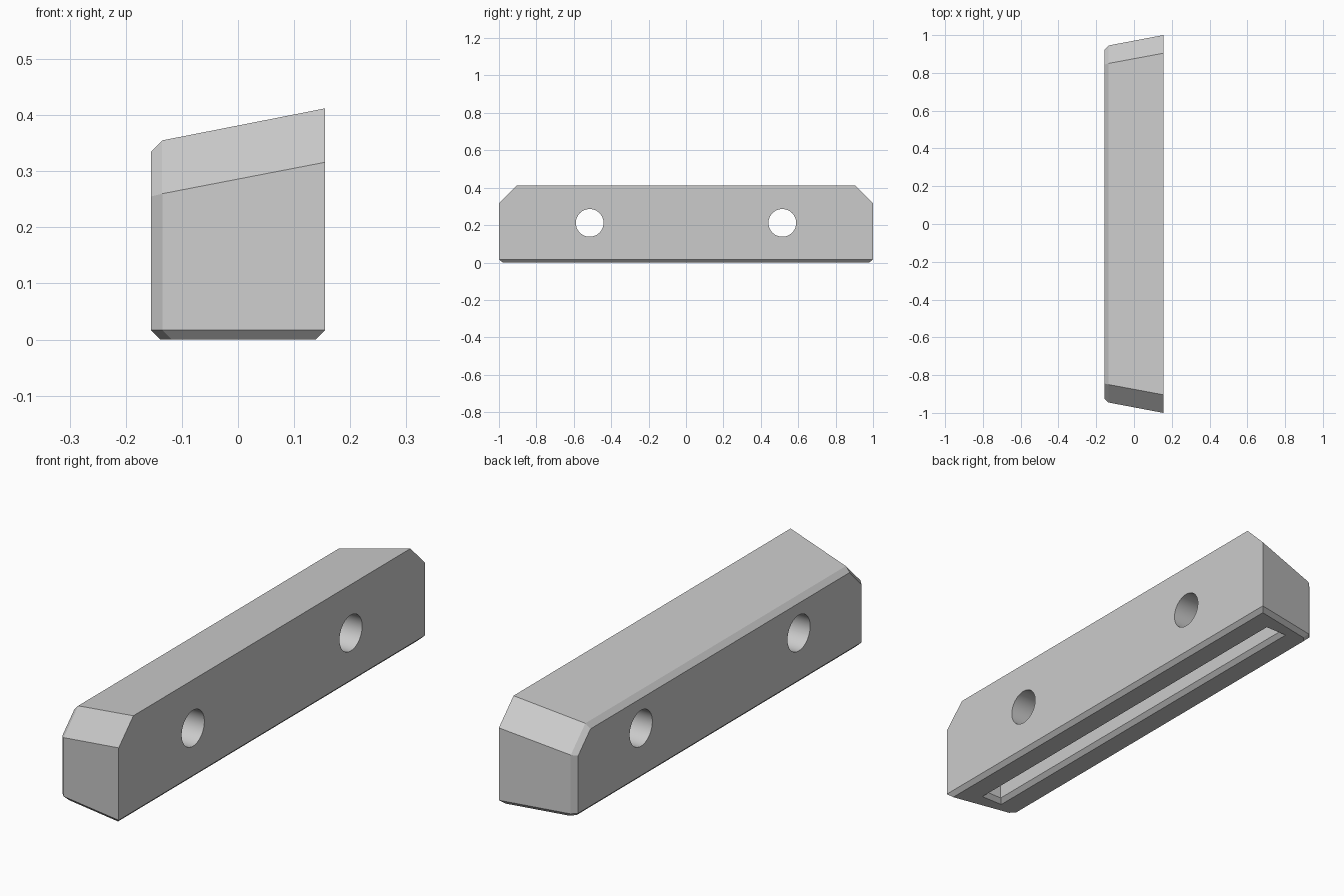
import bpy
import bmesh
import math

cube = bpy.data.objects.get("Cube")
if cube:
    bpy.data.objects.remove(cube, do_unlink=True)

grey = bpy.data.materials.new("plain grey")
grey.use_nodes = True
colour = (0.6, 0.6, 0.6, 1)
grey.diffuse_color = colour
grey.node_tree.nodes["Principled BSDF"].inputs["Base Color"].default_value = colour


def finish(name, bm):
    bmesh.ops.recalc_face_normals(bm, faces=bm.faces[:])
    mesh = bpy.data.meshes.new(name)
    bm.to_mesh(mesh)
    bm.free()
    mesh.materials.append(grey)
    obj = bpy.data.objects.new(name, mesh)
    bpy.context.collection.objects.link(obj)
    return obj


def make_body():
    # Half outline of the wedge-shaped bar, mirrored end to end
    half = [
        (0.155, 0.904, 0.412), (0.155, 1.0, 0.316), (0.155, 1.0, 0.017),
        (-0.135, 0.85, 0.355), (-0.135, 0.945, 0.26), (-0.135, 0.945, 0.017),
        (-0.155, 0.845, 0.335), (-0.155, 0.925, 0.255), (-0.155, 0.925, 0.017),
        (0.138, 0.98, 0), (-0.118, 0.931, 0), (-0.138, 0.911, 0),
    ]
    bm = bmesh.new()
    for x, y, z in half:
        for side in (1, -1):
            bm.verts.new((x, y * side, z))
    bmesh.ops.convex_hull(bm, input=bm.verts[:])
    bmesh.ops.dissolve_limit(bm, angle_limit=math.radians(2),
                             verts=bm.verts[:], edges=bm.edges[:])
    return finish("jaw_body", bm)


def make_slot_cutter():
    # Long pocket with a chamfered mouth, lofted from rectangles
    bm = bmesh.new()
    rings = []
    for inset, z in ((-0.01, -0.01), (0.017, 0.017), (0.017, 0.1)):
        w, d = 0.05 - inset, 0.9 - inset
        rings.append([bm.verts.new((x, y, z))
                      for x, y in ((w, d), (-w, d), (-w, -d), (w, -d))])
    for low, high in zip(rings, rings[1:]):
        for i in range(4):
            j = (i + 1) % 4
            bm.faces.new((low[i], low[j], high[j], high[i]))
    bm.faces.new(rings[0])
    bm.faces.new(rings[-1])
    return finish("slot_cutter", bm)


def make_hole_cutter(name, y):
    bpy.ops.mesh.primitive_cylinder_add(
        vertices=64, radius=0.074, depth=0.5,
        location=(0, y, 0.212), rotation=(0, math.pi / 2, 0))
    obj = bpy.context.object
    obj.name = name
    obj.data.materials.append(grey)
    return obj


body = make_body()
cutters = [make_slot_cutter(),
           make_hole_cutter("front_hole_cutter", -0.515),
           make_hole_cutter("back_hole_cutter", 0.515)]

# Cut the pocket and the two bolt holes, then drop the cutters
for cutter in cutters:
    cut = body.modifiers.new(cutter.name, "BOOLEAN")
    cut.operation = "DIFFERENCE"
    cut.solver = "EXACT"
    cut.object = cutter
    bpy.ops.object.select_all(action="DESELECT")
    body.select_set(True)
    bpy.context.view_layer.objects.active = body
    bpy.ops.object.modifier_apply(modifier=cut.name)
    bpy.data.objects.remove(cutter, do_unlink=True)

bpy.ops.object.shade_smooth_by_angle(angle=math.radians(20))
